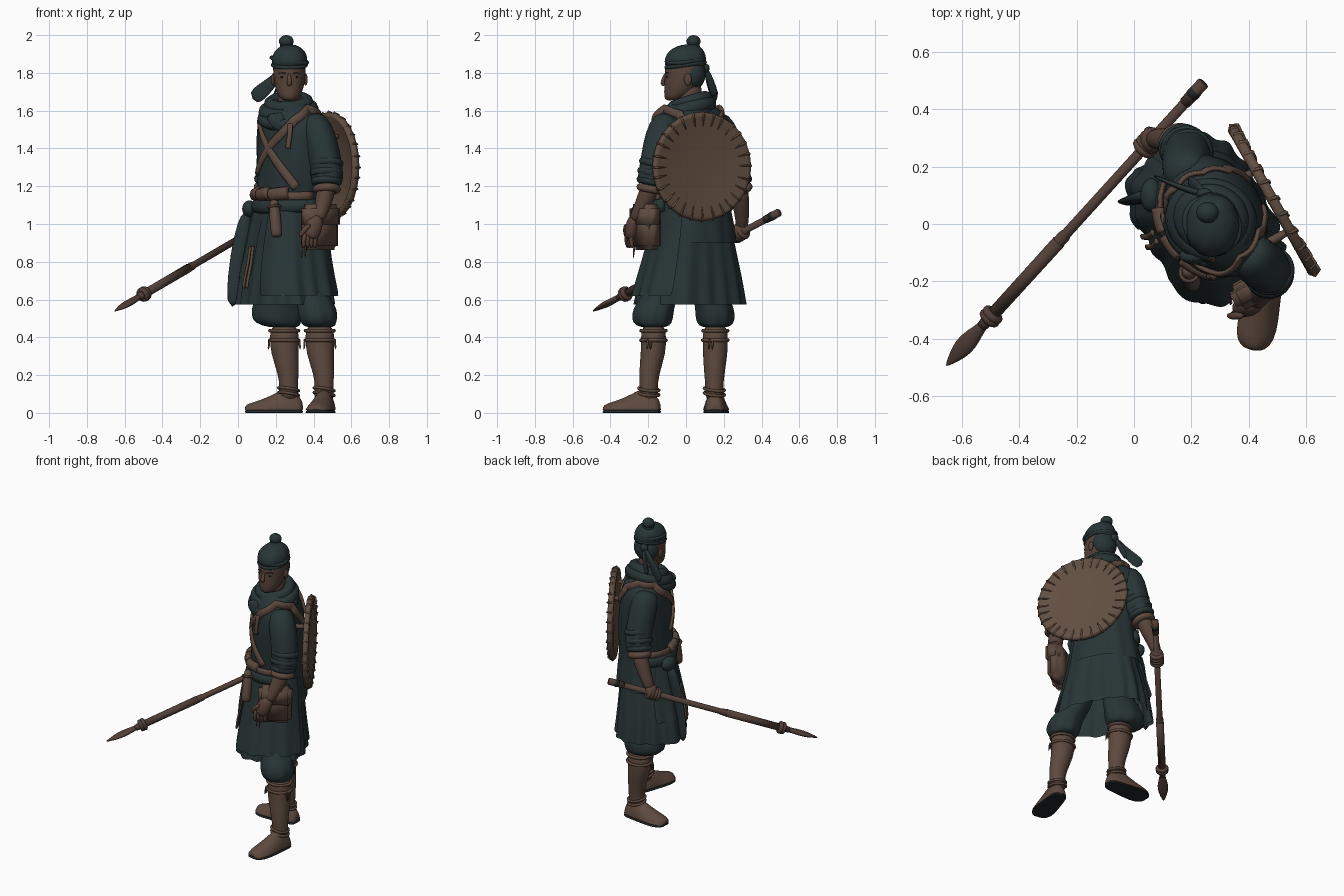
import bpy, bmesh, math, random
from mathutils import Vector, Matrix

if "Cube" in bpy.data.objects:
    bpy.data.objects.remove(bpy.data.objects["Cube"])
random.seed(4)
TURN = math.radians(-60.6)          # the body faces well to its right of the head
UP = Vector((0, 0, 1))


def material(name, rgb):
    m = bpy.data.materials.new(name)
    m.use_nodes = True
    m.diffuse_color = (*rgb, 1)
    bsdf = m.node_tree.nodes["Principled BSDF"]
    bsdf.inputs["Base Color"].default_value = (*rgb, 1)
    bsdf.inputs["Roughness"].default_value = 0.9
    return m


CLOTH = material("dark teal cloth", (.021, .035, .037))
DARK = material("dark sole and hair", (.014, .019, .02))
LEATHER = material("brown leather", (.11, .067, .048))
WICKER = material("pale brown shield", (.122, .077, .053))
SKIN = material("tanned skin", (.098, .056, .041))
WOOD = material("dark wood", (.083, .05, .038))


def finish(name, bm, mat, sub=1):
    bmesh.ops.recalc_face_normals(bm, faces=bm.faces)
    me = bpy.data.meshes.new(name)
    bm.to_mesh(me)
    bm.free()
    ob = bpy.data.objects.new(name, me)
    bpy.context.collection.objects.link(ob)
    me.materials.append(mat)
    for p in me.polygons:
        p.use_smooth = True
    if sub:
        ob.modifiers.new("smooth", 'SUBSURF').levels = sub
        ob.modifiers["smooth"].render_levels = sub
    return ob


def loft(name, rings, mat, n=14, fold=(0, 0), arc=None, cap=True, sub=1, power=2):
    """Skin rings of (centre, half axis, half axis); folds deepen, power squares the corners."""
    bm, rows = bmesh.new(), []
    start, span = arc or (0, math.tau)
    count = n + 1 if arc else n
    for i, (c, u, v) in enumerate(rings):
        amp, row = fold[0] * i / (len(rings) - 1), []
        for j in range(count):
            a = start + span * j / n
            k = 1 + amp * math.cos(fold[1] * a + .9 * math.sin(3 * a))
            k /= (abs(math.cos(a)) ** power + abs(math.sin(a)) ** power) ** (1 / power)
            row.append(bm.verts.new(c + (u * math.cos(a) + v * math.sin(a)) * k))
        rows.append(row)
    for r, s in zip(rows, rows[1:]):
        for j in range(n):
            k = (j + 1) % count
            bm.faces.new((r[j], r[k], s[k], s[j]))
    if cap and not arc:
        bm.faces.new(rows[0])
        bm.faces.new(rows[-1])
    return finish(name, bm, mat, sub)


def stack(name, rows, mat, turn=0, **kw):
    """Level ellipses given as z, x, y, half width, half depth."""
    r = Matrix.Rotation(turn, 3, 'Z')
    rings = [(Vector((x, y, z)), r @ Vector((a, 0, 0)), r @ Vector((0, b, 0)))
             for z, x, y, a, b in rows]
    return loft(name, rings, mat, **kw)


def tube(name, pts, mat, **kw):
    """Path of x, y, z, half width and optional half height."""
    ps = [Vector(p[:3]) for p in pts]
    ref = UP if abs((ps[-1] - ps[0]).normalized().z) < .8 else Vector((0, 1, 0))
    rings = []
    for i, p in enumerate(pts):
        t = (ps[min(i + 1, len(ps) - 1)] - ps[max(i - 1, 0)]).normalized()
        side = t.cross(ref).normalized()
        rings.append((ps[i], side * p[3], side.cross(t) * p[-1]))
    return loft(name, rings, mat, **kw)


def ball(name, loc, size, mat):
    bm = bmesh.new()
    m = Matrix.Translation(loc) @ Matrix.Diagonal((*size, 1))
    bmesh.ops.create_uvsphere(bm, u_segments=20, v_segments=12, radius=1, matrix=m)
    return finish(name, bm, mat, 0)


def hoop(name, loc, major, minor, mat, axis=UP, squash=1):
    bpy.ops.mesh.primitive_torus_add(major_radius=major, minor_radius=minor,
                                     major_segments=36, minor_segments=10)
    ob = bpy.context.object
    ob.name = name
    ob.data.materials.append(mat)
    bpy.ops.object.shade_smooth()
    q = Vector(axis).to_track_quat('Z', 'Y').to_matrix().to_4x4()
    ob.matrix_world = Matrix.Translation(loc) @ q @ Matrix.Diagonal((1, squash, 1, 1))


def box(name, loc, size, mat):
    bm = bmesh.new()
    bmesh.ops.create_cube(bm, size=1, matrix=Matrix.Translation(loc)
                          @ Matrix.Rotation(TURN, 4, 'Z') @ Matrix.Diagonal((*size, 1)))
    bmesh.ops.bevel(bm, geom=bm.edges[:], offset=.022, segments=3, affect='EDGES')
    finish(name, bm, mat, 0)


def surface(rows, phi, z, off=0):
    """Point on a turned stack; phi 0 is its left, -90 its front."""
    rows = sorted(rows)
    z0 = min(max(z, rows[0][0]), rows[-1][0])
    for r, s in zip(rows, rows[1:]):
        if z0 <= s[0]:
            f = (z0 - r[0]) / (s[0] - r[0])
            _, x, y, a, b = [p + (q - p) * f for p, q in zip(r, s)]
            break
    w = math.radians(phi)
    v = Vector(((a + off) * math.cos(w), (b + off) * math.sin(w), 0))
    return Matrix.Rotation(TURN, 3, 'Z') @ v + Vector((x, y, z))


def strap(name, rows, keys, width, mat, off=.006, thick=.01):
    pts = []
    for (p, z), (q, w) in zip(keys, keys[1:]):
        pts += [(p + (q - p) * i / 8, z + (w - z) * i / 8) for i in range(8)]
    pts.append(keys[-1])
    ps = [surface(rows, p, z, off) for p, z in pts]
    rings = []
    for i, (p, z) in enumerate(pts):
        t = (ps[min(i + 1, len(ps) - 1)] - ps[max(i - 1, 0)]).normalized()
        out = (surface(rows, p, z, .1) - surface(rows, p, z)).normalized()
        side = t.cross(out).normalized()
        rings.append((ps[i], side * width, side.cross(t) * thick))
    return loft(name, rings, mat, n=8, sub=0)


# Clothes on the body
JACKET = [(.90, .265, .04, .235, .19), (1.0, .27, .04, .222, .18), (1.11, .275, .035, .2, .165),
          (1.2, .28, .035, .21, .17), (1.35, .285, .03, .225, .167), (1.48, .285, .03, .235, .155),
          (1.55, .28, .03, .222, .14), (1.605, .28, .025, .165, .115), (1.65, .275, .015, .095, .09)]
SKIRT = [(1.1, .275, .035, .175, .15), (.9, .258, .032, .212, .175), (.72, .25, .024, .26, .2),
         (.575, .25, .02, .285, .217)]
stack("jacket", JACKET[::-1], CLOTH, TURN, n=48, fold=(.025, 11), cap=False)
stack("skirt", SKIRT, CLOTH, TURN, n=72, fold=(.045, 17), cap=False, power=3)


def flap(name, rows, lo, hi):
    stack(name, rows, CLOTH, TURN, n=28, fold=(.03, 13), power=3,
          arc=(math.radians(lo), math.radians(hi - lo)))


grow = lambda rows, g: [(z, x, y, a + g, b + g) for z, x, y, a, b in rows]
flap("left_overskirt", grow(SKIRT[:3], .016) + [(.62, .255, .018, .295, .228)], -70, 50)
flap("front_overskirt", grow(SKIRT[:3], .014), -165, -85)
flap("right_front_panel", grow(SKIRT, .012), -150, -105)
strap("sash", JACKET, [(-185, 1.1), (-80, 1.09), (15, 1.1)], .035, CLOTH, .008, .02)
strap("belt", JACKET, [(-165, 1.15), (-80, 1.145), (5, 1.15)], .022, LEATHER, .01)
strap("left_shoulder_strap", JACKET,
      [(-112, 1.27), (-75, 1.42), (-35, 1.55), (5, 1.61), (50, 1.58), (75, 1.45)], .024, LEATHER)
strap("right_shoulder_strap", JACKET,
      [(-25, 1.19), (-65, 1.34), (-110, 1.51), (-150, 1.6), (-200, 1.61), (-235, 1.57), (-255, 1.45)],
      .024, LEATHER)
strap("chest_cord", JACKET, [(-42, 1.53), (-44, 1.4)], .014, LEATHER, .016)
for r, w, y, z in ((.096, .036, .02, 1.64), (.118, .042, .015, 1.6), (.135, .032, .0, 1.565)):
    hoop("scarf_roll", (.268, y, z), r, w, CLOTH, (-.08, -.32, 1), .95)
tube("scarf_point", [(.2, -.1, 1.59, .06, .03), (.205, -.125, 1.54, .045, .02), (.23, -.13, 1.49, .012)], CLOTH)
ball("sash_knot", (.06, .1, 1.08), (.038, .06, .045), CLOTH)
tube("sash_tail", [(.05, .1, 1.07, .03), (.02, .09, .93, .045, .02), (-.01, .08, .72, .045, .015),
                   (-.03, .075, .555, .03, .012)], CLOTH, fold=(.1, 4))

# Things hung from the belt
for lo, hi in ((-120, -98), (-94, -72), (-68, -38)):
    strap("belt_pouch", JACKET, [(lo, 1.155), (hi, 1.165)], .034, LEATHER, .014, .026)
a, b = surface(JACKET, -58, 1.13, .035), surface(JACKET, -48, .93, .05)
tube("belt_flask", [(*a, .02), (*a.lerp(b, .15), .03), (*a.lerp(b, .9), .032), (*b, .026)], LEATHER)
hoop("flask_band", a.lerp(b, .2), .031, .007, WOOD, b - a)
for phi in (-92, -100):
    strap("hanging_strip", SKIRT, [(phi, .88), (phi + 2, .78), (phi, .66)], .011, LEATHER, .022, .007)
box("satchel", (.432, -.21, .98), (.09, .2, .235), LEATHER)
box("satchel_flap", (.437, -.218, 1.04), (.095, .21, .13), LEATHER)
for x in (.34, .36):
    tube("satchel_tassel", [(x, -.27, .92, .008), (x - .005, -.28, .81, .005)], LEATHER, n=6)

# Legs and feet: knee and its radii, shin, ankle, heel and toe
LEGS = {"right": ((.205, .155), (.135, .1), (.245, .155), (.268, .15), (.345, .152), (.035, .163)),
        "left": ((.423, -.178), (.102, .105), (.433, -.172), (.456, -.197), (.476, -.135), (.41, -.44))}
for side, ((kx, ky), (rx, ry), (tx, ty), (ax, ay), heel, toe) in LEGS.items():
    inward = lambda f: (kx + (.25 - kx) * f, ky + (.03 - ky) * f)
    stack(side + "_breeches", [(.78, *inward(.5), .08, .08), (.65, *inward(.3), rx * .85, ry * .9),
                               (.58, *inward(.07), rx * .98, ry * .98), (.52, kx, ky, rx * 1.05, ry * 1.05),
                               (.475, kx, ky, rx * .92, ry * .98), (.45, tx, ty, .08, .07)],
          CLOTH, n=28, fold=(.06, 9))
    stack(side + "_gaiter", [(.47, tx, ty, .076, .066), (.4, tx, ty, .078, .067), (.32, tx, ty, .075, .068),
                             (.2, ax, ay, .055, .054), (.13, ax, ay, .048, .047), (.06, ax, ay, .06, .05)],
          LEATHER, n=16)
    for z, r in ((.435, .076), (.385, .077)):
        hoop(side + "_garter", (tx, ty, z), r, .009, LEATHER, squash=.88)
    for z in (.1, .125):
        hoop(side + "_ankle_rope", (ax, ay, z), .054, .008, LEATHER, (.15, .1, 1))
    for s in (-1, 1):
        for k in (0, .018):
            tube(side + "_garter_tassel", [(tx + s * .077, ty - .03 + k, .4, .009),
                                           (tx + s * .085, ty - .035 + k, .33, .006)], WOOD, n=6)
    h, t = Vector((*heel, 0)), Vector((*toe, 0))
    shape = ((0, .03, .05), (.06, .05, .095), (.3, .06, .14), (.5, .066, .1),
             (.75, .074, .066), (.93, .06, .052), (1, .025, .035))
    strips = [[(s - .035, w, z), (s + .035, w, z - .012)] for s, w, z in ((.45, .067, .118), (.62, .073, .088))]
    for part, mat, rows, lo, hi in (("shoe", LEATHER, shape, .014, 1), ("sole", DARK, shape, 0, .015),
                                    ("sandal_strap", WOOD, strips[0], .01, 1),
                                    ("sandal_strap", WOOD, strips[1], .01, 1)):
        ob = tube(f"{side}_{part}", [(*h.lerp(t, s), w, z) for s, w, z in rows], mat, n=16)
        for v in ob.data.vertices:
            v.co.z = min(max(v.co.z, lo), hi)

# Arms
SLEEVES = {"left": [(.38, -.08, 1.56, .07), (.415, -.12, 1.51, .085), (.45, -.145, 1.4, .088),
                    (.47, -.165, 1.3, .082), (.475, -.175, 1.24, .085), (.47, -.185, 1.2, .07)],
           "right": [(.19, .14, 1.56, .07), (.18, .185, 1.51, .083), (.185, .22, 1.4, .086),
                     (.185, .25, 1.3, .083), (.175, .265, 1.24, .085), (.16, .275, 1.2, .07)]}
for side, pts in SLEEVES.items():
    tube(side + "_sleeve", pts, CLOTH, n=20, fold=(.07, 6))
    axis = Vector(pts[-1][:3]) - Vector(pts[-3][:3])
    for k, r, mat in ((-.2, .068, CLOTH), (.3, .067, CLOTH), (.75, .062, CLOTH), (1.15, .054, LEATHER)):
        hoop(side + "_rolled_cuff", Vector(pts[-3][:3]) + axis * k, r, .021, mat, axis)
tube("left_forearm", [(.47, -.18, 1.22, .052), (.46, -.21, 1.14, .05), (.435, -.255, 1.05, .036),
                      (.42, -.275, 1.02, .034)], SKIN)
tube("left_palm", [(.43, -.265, 1.045, .03), (.405, -.283, 1.0, .046, .038), (.385, -.29, .95, .05, .036),
                   (.37, -.295, .925, .036, .03)], SKIN)
for i in range(4):
    x, y = .345 + i * .02, -.313 + i * .008
    tube("left_finger", [(x + .012, y, .955, .014), (x, y - .004, .91, .013),
                         (x + .005, y + .008, .87, .01)], SKIN, n=8)
tube("left_thumb", [(.385, -.315, 1.0, .016), (.345, -.322, .965, .015), (.325, -.318, .93, .01)], SKIN, n=8)
tube("right_forearm", [(.165, .275, 1.22, .052), (.135, .288, 1.13, .05), (.085, .298, 1.03, .036),
                       (.06, .295, .97, .034)], SKIN)

# Spear and the fist round it
TIP, BUTT = Vector((-.655, -.495, .537)), Vector((.24, .49, 1.06))
along = lambda s: TIP.lerp(BUTT, s)
cut = lambda *rows: [(*along(r[0]), *r[1:]) for r in rows]
tube("spear_head", cut((0, .003, .002), (.035, .024, .011), (.07, .037, .017), (.105, .031, .017),
                       (.135, .018, .016), (.18, .016, .016)), WOOD, n=12)
tube("spear_shaft", cut((.14, .018), (.16, .022), (.46, .022), (.47, .018), (.95, .018)), WOOD, sub=0)
tube("spear_wrap", cut((.18, .023), (.44, .024)), WOOD, sub=0)
tube("spear_butt", cut((.93, .021), (1, .022)), WOOD, sub=0)
tube("butt_band", cut((.955, .0225), (.965, .0235), (.975, .0225)), DARK, sub=0)
for s in (.17, .182):
    hoop("spear_binding", along(s), .026, .014, WOOD, BUTT - TIP)
ball("right_palm", along(.787) + Vector((.012, .012, .02)), (.04, .045, .045), SKIN)
for i in range(4):
    hoop("right_finger", along(.77 + .0135 * i), .03, .014, SKIN, BUTT - TIP)

# Neck, head and headcloth
HX = .272
stack("neck", [(1.55, HX, .02, .07, .07), (1.68, HX, .015, .062, .068), (1.76, HX, .02, .06, .07)], SKIN)
stack("head", [(1.652, HX, -.07, .028, .035), (1.668, HX, -.058, .052, .058), (1.70, HX, -.035, .07, .082),
               (1.75, HX, -.015, .083, .1), (1.80, HX, -.008, .087, .105), (1.85, HX, -.005, .088, .106),
               (1.9, HX, 0, .075, .09)], SKIN, n=20)
tube("nose", [(HX, -.106, 1.8, .009), (HX, -.12, 1.765, .011), (HX, -.128, 1.744, .017, .012),
              (HX, -.112, 1.734, .012)], SKIN, n=10)
ball("lips", (HX, -.105, 1.707), (.024, .01, .008), LEATHER)
for s in (-1, 1):
    ball("ear", (HX + s * .086, .01, 1.765), (.011, .02, .032), SKIN)
    ball("eye", (HX + s * .035, -.1, 1.778), (.014, .005, .005), DARK)
    tube("eyebrow", [(HX + s * .016, -.111, 1.796, .004), (HX + s * .038, -.104, 1.802, .005),
                     (HX + s * .06, -.088, 1.796, .003)], DARK, n=6)
ball("back_hair", (HX, .038, 1.795), (.085, .066, .085), CLOTH)
stack("headcloth", [(1.82, HX, -.004, .091, .109), (1.86, HX, -.004, .097, .113), (1.9, HX, 0, .091, .106),
                    (1.932, HX, .006, .068, .08), (1.952, HX, .02, .025, .035)], CLOTH, n=28, fold=(.06, 7))
hoop("headband", (HX, -.002, 1.842), .087, .011, CLOTH, (0, -.14, 1), 1.16)
hoop("headband_fold", (HX, -.002, 1.868), .087, .01, CLOTH, (.12, -.1, 1), 1.15)
ball("topknot", (.256, .04, 1.967), (.039, .037, .033), CLOTH)
hoop("topknot_tie", (.258, .038, 1.942), .026, .01, CLOTH)
ball("headband_knot", (.245, .105, 1.825), (.028, .02, .024), CLOTH)
tube("headband_tail", [(.24, .105, 1.825, .014), (.19, .118, 1.76, .012, .03),
                       (.13, .14, 1.705, .01, .045), (.075, .165, 1.66, .006, .045)], CLOTH, n=10)
tube("short_headband_tail", [(.245, .105, 1.825, .012), (.225, .13, 1.76, .01, .02),
                             (.185, .155, 1.67, .006, .025)], CLOTH, n=10)

# Round shield on the back, with a ribbed scalloped rim
R = Matrix.Rotation(TURN, 3, 'Z')
OUT, ACROSS, MID = R @ Vector((0, 1, 0)), R @ Vector((1, 0, 0)), Vector((.485, .083, 1.304))
disc = lambda d, r: (MID + OUT * d, ACROSS * r * 1.03, UP * r)
loft("shield", [disc(*p) for p in ((-.006, .005), (-.008, .25), (-.02, .265), (-.018, .282), (0, .289),
                                   (.017, .282), (.017, .265), (.01, .235), (.012, .005))],
     WICKER, n=84, fold=(.008, 28), sub=0)
for i in range(28):
    w = math.tau * (i + random.uniform(-.15, .15)) / 28
    d = ACROSS * 1.03 * math.cos(w) + UP * math.sin(w)
    tube("shield_rib", [(*(MID + d * r + OUT * o), q, q * .5) for r, o, q in
                        ((.215, .008, .003), (.255, .011, .012), (.279, .013, .014), (.286, 0, .012),
                         (.27, -.016, .008))], WICKER, n=10, sub=0)
for s in (-1, 1):
    tube("shield_sling", [(*(MID + ACROSS * s * .12 + UP * .16 - OUT * d), .016) for d in (.14, .07, .005)], LEATHER)
